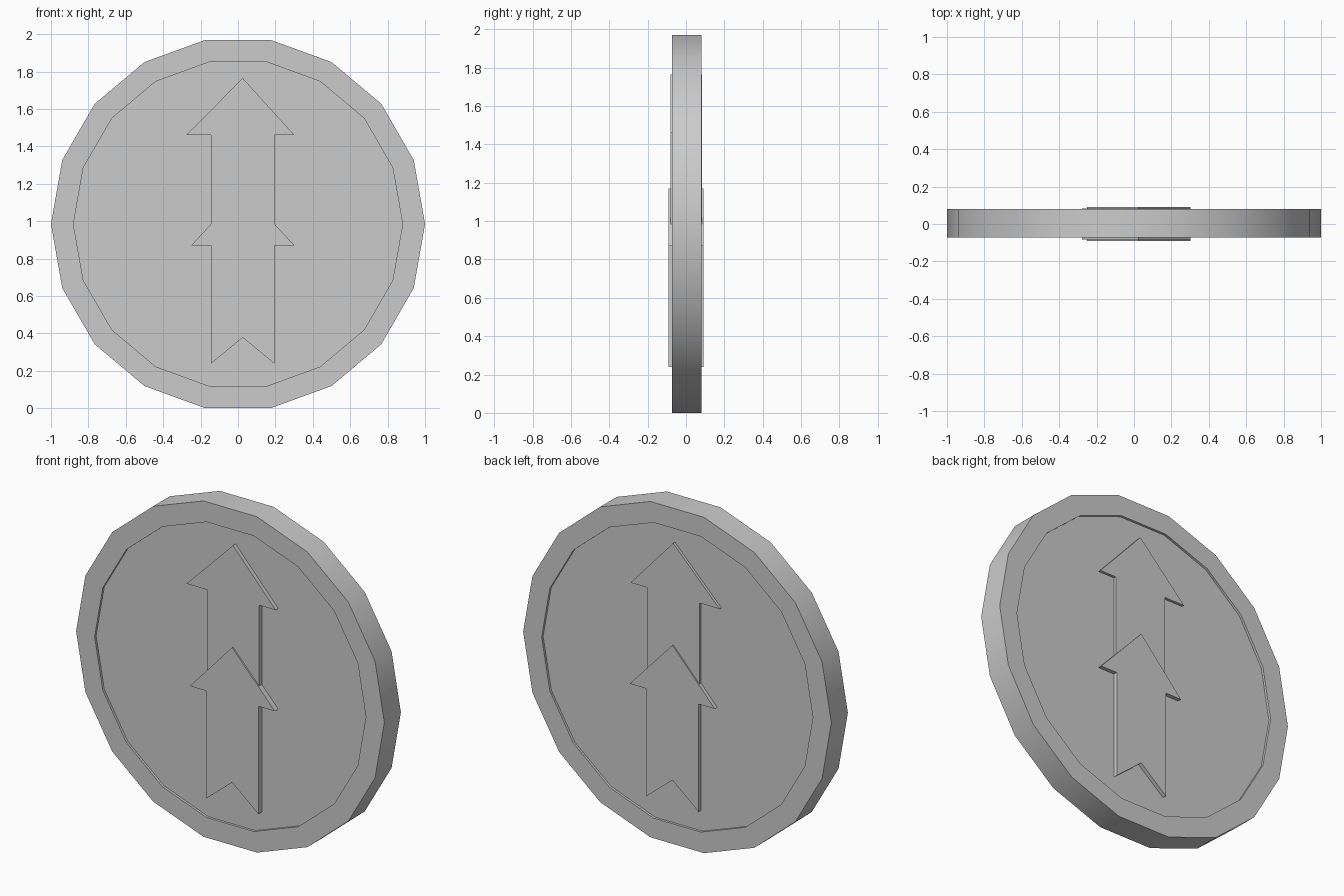
import bpy, bmesh, math

if "Cube" in bpy.data.objects:
    bpy.data.objects.remove(bpy.data.objects["Cube"])

SIDES = 18
CENTRE_Z = math.sin(math.radians(80))


def finish(name, bm):
    bmesh.ops.recalc_face_normals(bm, faces=bm.faces)
    mesh = bpy.data.meshes.new(name)
    bm.to_mesh(mesh)
    bm.free()
    obj = bpy.data.objects.new(name, mesh)
    bpy.context.collection.objects.link(obj)
    return obj


def coin(name, profile):
    """Sweep (radius, y) points around the y axis and cap both ends."""
    bm = bmesh.new()
    rings = []
    for r, y in profile:
        rings.append([bm.verts.new((r * math.cos(math.tau * i / SIDES), y,
                                    CENTRE_Z + r * math.sin(math.tau * i / SIDES)))
                      for i in range(SIDES)])
    for a, b in zip(rings, rings[1:]):
        for i in range(SIDES):
            j = (i + 1) % SIDES
            bm.faces.new((a[i], a[j], b[j], b[i]))
    bm.faces.new(rings[0])
    bm.faces.new(rings[-1])
    return finish(name, bm)


def arrow(name, outline, y0, y1):
    """Extrude an (x, z) outline from y0 to y1."""
    bm = bmesh.new()
    face = bm.faces.new([bm.verts.new((x, y0, z)) for x, z in outline])
    out = bmesh.ops.extrude_face_region(bm, geom=[face])
    verts = [v for v in out["geom"] if isinstance(v, bmesh.types.BMVert)]
    bmesh.ops.translate(bm, verts=verts, vec=(0, y1 - y0, 0))
    return finish(name, bm)


# Disc with a raised rim and a shallow recess on both faces
disc = coin("coin_disc", [(0.88, -0.058), (0.88, -0.072), (1.0, -0.072),
                          (1.0, 0.081), (0.88, 0.081), (0.88, 0.067)])
bpy.context.view_layer.objects.active = disc
disc.select_set(True)
bpy.ops.object.shade_smooth_by_angle(angle=math.radians(30))

# Two overlapping arrows that pass through the disc and stand proud on both faces
L, R, MID = -0.145, 0.195, 0.025
arrow("upper_arrow", [(MID, 1.765), (-0.277, 1.46), (L, 1.46), (L, 0.75),
                      (MID, 0.89), (R, 0.75), (R, 1.46), (0.302, 1.46)],
      -0.082, 0.083)
arrow("lower_arrow", [(MID, 1.17), (-0.25, 0.87), (L, 0.87), (L, 0.238),
                      (MID, 0.378), (R, 0.238), (R, 0.87), (0.302, 0.87)],
      -0.09, 0.09)
